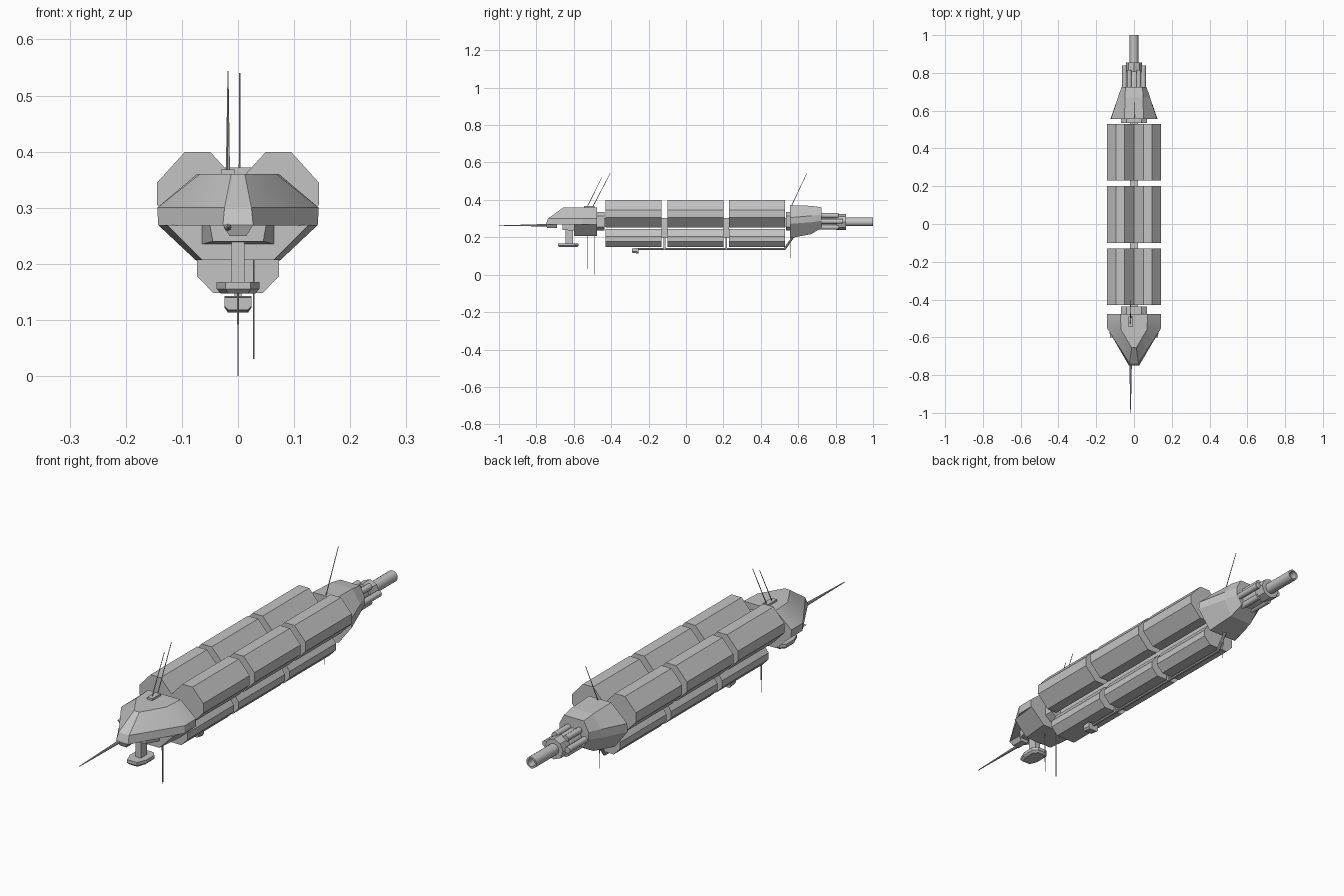
import bpy, bmesh, math
from mathutils import Vector

cube = bpy.data.objects.get("Cube")
if cube:
    bpy.data.objects.remove(cube, do_unlink=True)

GREY = (0.55, 0.55, 0.55, 1)
hull = bpy.data.materials.new("hull_grey")
hull.use_nodes = True
hull.diffuse_color = GREY
hull.node_tree.nodes["Principled BSDF"].inputs["Base Color"].default_value = GREY


def loft(name, rings, smooth=None):
    """Skin a closed solid through rings that share one point count."""
    bm = bmesh.new()
    rows = [[bm.verts.new(p) for p in ring] for ring in rings]
    n = len(rows[0])
    for a, b in zip(rows, rows[1:]):
        for i in range(n):
            j = (i + 1) % n
            bm.faces.new((a[i], a[j], b[j], b[i]))
    bm.faces.new(rows[0])
    bm.faces.new(rows[-1])
    bmesh.ops.recalc_face_normals(bm, faces=bm.faces)
    mesh = bpy.data.meshes.new(name)
    bm.to_mesh(mesh)
    bm.free()
    mesh.materials.append(hull)
    ob = bpy.data.objects.new(name, mesh)
    bpy.context.collection.objects.link(ob)
    if smooth:
        bpy.ops.object.select_all(action='DESELECT')
        ob.select_set(True)
        bpy.context.view_layer.objects.active = ob
        bpy.ops.object.shade_smooth_by_angle(angle=math.radians(smooth))
    return ob


def mirrored(half):
    return half + [(-x, v) for x, v in reversed(half)]


def section(y, half):
    """Symmetric cross-section in x, z at one y."""
    return [(x, y, z) for x, z in mirrored(half)]


def plan(z, half):
    """Symmetric outline in x, y at one z."""
    return [(x, y, z) for x, y in mirrored(half)]


def box(name, x, y, z):
    return loft(name, [[(x[0], v, z[0]), (x[1], v, z[0]), (x[1], v, z[1]), (x[0], v, z[1])] for v in y])


def circle(y, r, cx=0, cz=0.282, n=16):
    return [(cx + r * math.cos(i * math.tau / n), y, cz + r * math.sin(i * math.tau / n)) for i in range(n)]


def rod(name, a, b, r1, r2=None, sides=8):
    a, b = Vector(a), Vector(b)
    bpy.ops.mesh.primitive_cone_add(vertices=sides, radius1=r1, radius2=r2 or r1, depth=(b - a).length,
                                    location=(a + b) / 2, rotation=(b - a).to_track_quat('Z', 'Y').to_euler())
    ob = bpy.context.object
    ob.name = name
    ob.data.materials.append(hull)


# Three rows of faceted tanks: two on top, one flattened below
upper = [(0.023, 0.074), (0.072, 0.02), (0.072, -0.02), (0.023, -0.072)]
lower = [(0.045, 0.243), (0.073, 0.205), (0.073, 0.178), (0.044, 0.148)]
for k in range(3):
    y0 = -0.43 + 0.33 * k
    ends = (y0, y0 + 0.3)
    for side, word in ((1, "left"), (-1, "right")):
        loft(f"{word}_tank_{k + 1}",
             [[(x + side * 0.072, y, z + 0.325) for x, z in mirrored(upper)] for y in ends])
    loft(f"lower_tank_{k + 1}", [section(y, lower) for y in ends])

# Spine and the struts in the gaps between tanks
box("spine", (-0.022, 0.022), (-0.45, 0.57), (0.258, 0.302))
for k in range(2):
    y0 = -0.13 + 0.33 * k
    box(f"gap_strut_{k + 1}", (-0.015, 0.015), (y0, y0 + 0.03), (0.2, 0.262))
    box(f"pipe_bracket_{k + 1}", (-0.006, 0.006), (y0 + 0.01, y0 + 0.02), (0.135, 0.21))
neck = [(0.04, 0.335), (0.068, 0.315), (0.068, 0.255), (0.04, 0.235)]
loft("front_neck", [section(y, neck) for y in (-0.49, -0.436)])
loft("rear_neck", [section(y, neck) for y in (0.535, 0.57)])

# Nose shell
loft("nose_shell", [
    plan(0.36, [(0.073, -0.476), (0.068, -0.56), (0.012, -0.655)]),
    plan(0.30, [(0.144, -0.476), (0.144, -0.55), (0.024, -0.738)]),
    plan(0.268, [(0.142, -0.476), (0.142, -0.55), (0.027, -0.75)])], smooth=25)
loft("nose_chin", [
    plan(0.269, [(0.027, -0.69), (0.027, -0.75)]),
    plan(0.25, [(0.015, -0.69), (0.015, -0.742)])])
loft("nose_belly", [
    section(-0.6, [(0.126, 0.269), (0.064, 0.207)]),
    section(-0.476, [(0.142, 0.269), (0.076, 0.207)])])
loft("belly_box", [
    section(-0.66, [(0.05, 0.269), (0.045, 0.24)]),
    section(-0.6, [(0.064, 0.269), (0.064, 0.235)])])

# Sensor foot hanging under the nose
box("foot_pylon", (-0.012, 0.012), (-0.645, -0.605), (0.16, 0.245))
foot = [(0.02, -0.575), (0.038, -0.595), (0.038, -0.645), (0.022, -0.685)]
loft("foot_pad", [plan(0.168, foot), plan(0.155, foot),
                  plan(0.147, [(x * 0.8, -0.63 + (y + 0.63) * 0.85) for x, y in foot])])

# Tail fairing
loft("tail_fairing", [
    section(0.555, [(0.05, 0.372), (0.122, 0.305), (0.125, 0.272), (0.066, 0.195)]),
    section(0.67, [(0.048, 0.368), (0.085, 0.315), (0.085, 0.28), (0.05, 0.217)]),
    section(0.725, [(0.045, 0.36), (0.066, 0.32), (0.066, 0.288), (0.04, 0.25)])])

# Engine: core, ring of small tubes, collar and hollow exhaust pipe
loft("engine_core", [circle(0.7, 0.036), circle(0.79, 0.036), circle(0.81, 0.028)], smooth=30)
for i in range(6):
    a = math.tau * i / 6
    cx, cz = 0.05 * math.cos(a), 0.285 + 0.036 * math.sin(a)
    end = 0.84 if i % 3 == 0 else 0.815
    loft(f"engine_tube_{i + 1}", [circle(y, 0.013, cx, cz, 10) for y in (0.69, end)], smooth=40)
loft("engine_collar", [circle(y, 0.042, n=8) for y in (0.805, 0.855)])
loft("exhaust_pipe", [circle(0.78, 0.023), circle(1.0, 0.023),
                      circle(1.0, 0.016), circle(0.92, 0.016)], smooth=40)

# Pipe run below the tanks, with a pod at its front end
rod("belly_pipe", (0, -0.27, 0.137), (0, 0.53, 0.137), 0.006)
rod("belly_pipe_riser", (0, 0.527, 0.137), (0, 0.575, 0.205), 0.006)
loft("pipe_pod", [
    section(-0.29, [(0.024, 0.14), (0.024, 0.125), (0.018, 0.118)]),
    section(-0.255, [(0.024, 0.143), (0.024, 0.122), (0.018, 0.113)])])

# Antennas and nose lance
rod("nose_lance", (-0.018, -0.72, 0.265), (-0.018, -1.0, 0.262), 0.007, 0.0015)
box("antenna_base", (-0.03, -0.006), (-0.545, -0.49), (0.355, 0.368))
for name, a, b in (
        ("top_antenna_1", (-0.02, -0.53, 0.36), (-0.018, -0.45, 0.52)),
        ("top_antenna_2", (-0.016, -0.5, 0.36), (-0.018, -0.405, 0.543)),
        ("tail_antenna", (0.003, 0.56, 0.36), (0.003, 0.645, 0.54)),
        ("belly_antenna_1", (0.028, -0.525, 0.215), (0.028, -0.525, 0.03)),
        ("belly_antenna_2", (0, -0.49, 0.215), (0, -0.49, 0)),
        ("tail_lower_antenna", (0, 0.558, 0.2), (0, 0.558, 0.09))):
    rod(name, a, b, 0.002, 0.0012, 6)
